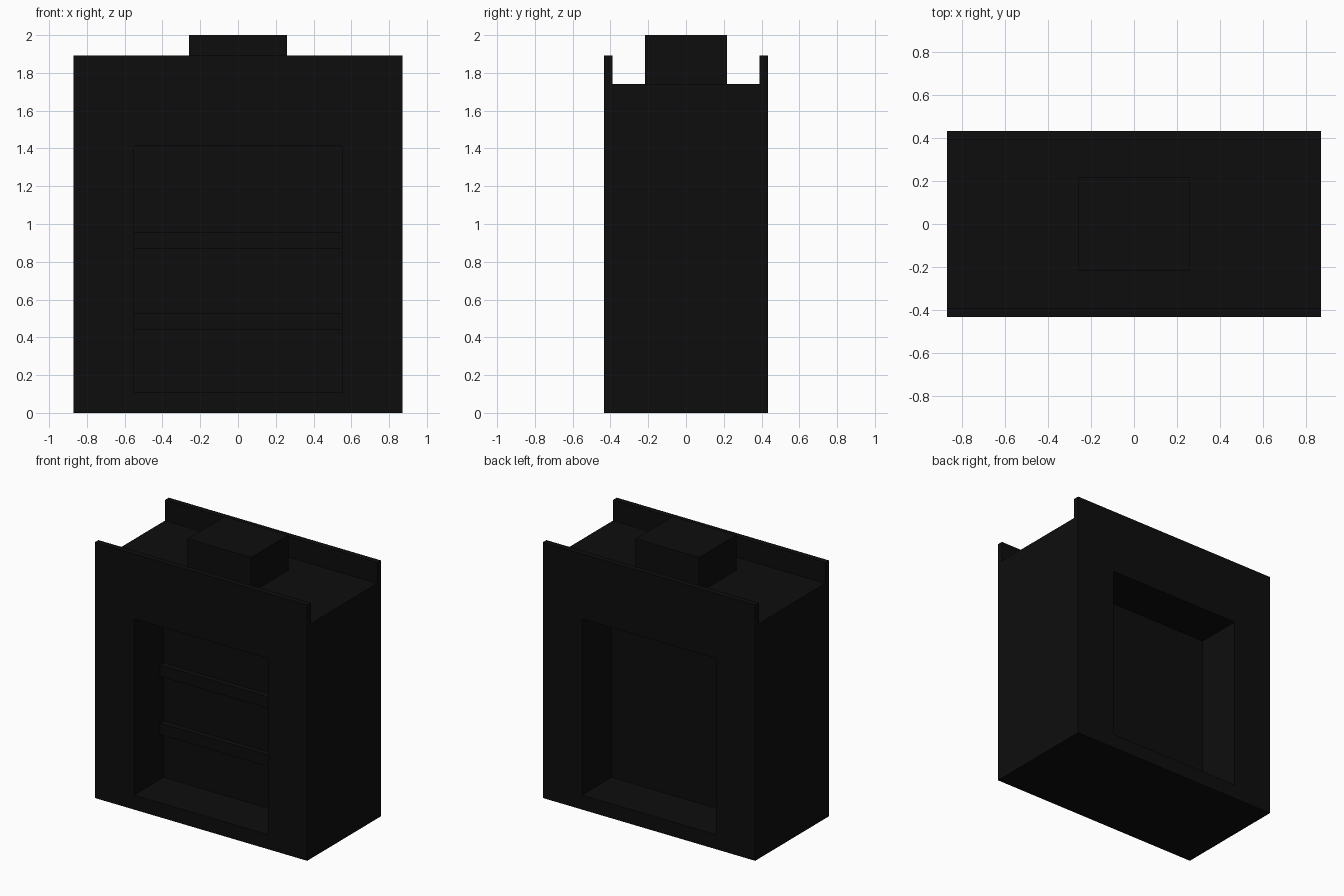
import bpy
import bmesh
from mathutils import Matrix

default = bpy.data.objects.get("Cube")
if default:
    bpy.data.objects.remove(default, do_unlink=True)

# Single near-black material
black = bpy.data.materials.new("near_black")
black.use_nodes = True
colour = (0.004, 0.004, 0.004, 1)
black.diffuse_color = colour
black.node_tree.nodes["Principled BSDF"].inputs["Base Color"].default_value = colour


def add_object(name, bm):
    bmesh.ops.recalc_face_normals(bm, faces=bm.faces)
    mesh = bpy.data.meshes.new(name)
    bm.to_mesh(mesh)
    bm.free()
    mesh.materials.append(black)
    obj = bpy.data.objects.new(name, mesh)
    bpy.context.scene.collection.objects.link(obj)
    return obj


def box(name, x, y, z):
    """Box from (low, high) ranges on each axis."""
    bm = bmesh.new()
    spans = (x, y, z)
    centre = [(a + b) / 2 for a, b in spans]
    size = [b - a for a, b in spans]
    matrix = Matrix.Translation(centre) @ Matrix.Diagonal((*size, 1))
    bmesh.ops.create_cube(bm, size=1, matrix=matrix)
    return add_object(name, bm)


def extrude_section(name, points, half_width):
    """Side section of (y, z) points, extruded along x."""
    bm = bmesh.new()
    face = bm.faces.new([bm.verts.new((-half_width, y, z)) for y, z in points])
    result = bmesh.ops.extrude_face_region(bm, geom=[face])
    verts = [v for v in result["geom"] if isinstance(v, bmesh.types.BMVert)]
    bmesh.ops.translate(bm, verts=verts, vec=(2 * half_width, 0, 0))
    return add_object(name, bm)


WIDTH, DEPTH = 0.87, 0.433        # half sizes
ROOF, PARAPET, RIM = 1.74, 1.893, 0.043
OPENING, WALL = 0.55, 0.087       # recess half width, half thickness of middle wall
SILL, HEAD = 0.107, 1.413

# Body with raised front and back parapets
half = [(DEPTH, 0), (DEPTH, PARAPET), (DEPTH - RIM, PARAPET), (DEPTH - RIM, ROOF)]
body = extrude_section("body", half + [(-y, z) for y, z in reversed(half)], WIDTH)

# Deep recesses in the front and back
for side in (-1, 1):
    reach = sorted((side * WALL, side * (DEPTH + 0.1)))
    cutter = box("recess_cutter", (-OPENING, OPENING), reach, (SILL, HEAD))
    cutter.hide_render = True
    cut = body.modifiers.new("recess", "BOOLEAN")
    cut.operation = "DIFFERENCE"
    cut.solver = "EXACT"
    cut.object = cutter
    bpy.context.view_layer.objects.active = body
    bpy.ops.object.modifier_apply(modifier=cut.name)
    bpy.data.objects.remove(cutter, do_unlink=True)

# Two rails across the front recess
for name, low in (("lower_rail", 0.44), ("upper_rail", 0.87)):
    box(name, (-OPENING, OPENING), (-WALL - RIM, -WALL), (low, low + 0.085))

# Block on the roof
box("roof_block", (-0.26, 0.26), (-0.217, 0.217), (ROOF, 2))
